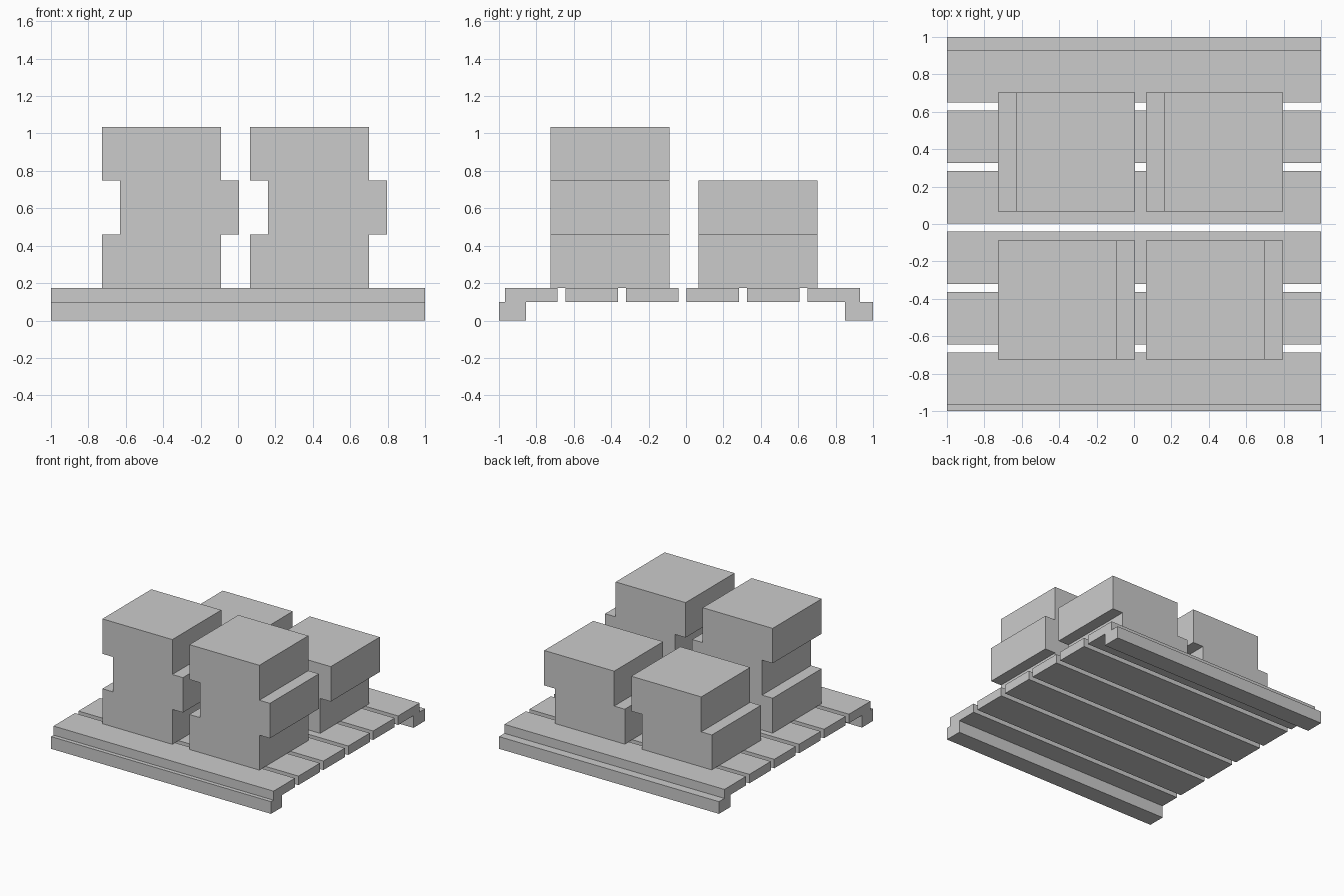
import bpy, bmesh
from mathutils import Vector

if "Cube" in bpy.data.objects:
    bpy.data.objects.remove(bpy.data.objects["Cube"])


def extrude_profile(name, points, to_3d, offset):
    """Closed prism: 2D profile mapped to 3D, extruded by offset."""
    bm = bmesh.new()
    face = bm.faces.new([bm.verts.new(to_3d(a, b)) for a, b in points])
    result = bmesh.ops.extrude_face_region(bm, geom=[face], use_keep_orig=True)
    moved = [v for v in result["geom"] if isinstance(v, bmesh.types.BMVert)]
    bmesh.ops.translate(bm, verts=moved, vec=Vector(offset))
    bmesh.ops.recalc_face_normals(bm, faces=bm.faces)
    mesh = bpy.data.meshes.new(name)
    bm.to_mesh(mesh)
    bm.free()
    obj = bpy.data.objects.new(name, mesh)
    bpy.context.collection.objects.link(obj)
    return obj


def plank(name, profile):
    return extrude_profile(name, profile, lambda y, z: (-1, y, z), (2, 0, 0))


# Pallet: slats across the width, the outer two stepping down into rails
LOW, TOP = 0.10, 0.174
WIDTH, PITCH, FIRST = 0.279, 0.3235, -0.967
for i in range(6):
    a = FIRST + i * PITCH
    b = a + WIDTH
    if i == 0:
        plank("front_rail_slat", [(-1, 0), (-0.856, 0), (-0.856, LOW), (b, LOW),
                                  (b, TOP), (a, TOP), (a, LOW), (-1, LOW)])
    elif i == 5:
        plank("back_rail_slat", [(1, 0), (0.849, 0), (0.849, LOW), (a, LOW),
                                 (a, TOP), (b, TOP), (b, LOW), (1, LOW)])
    else:
        plank(f"slat_{i}", [(a, LOW), (b, LOW), (b, TOP), (a, TOP)])

# Crate stacks: every second tier is shifted sideways
SIZE, TIER, SHIFT = 0.636, 0.287, 0.096


def stack(name, x, y, tiers):
    left, right = [], []
    for t in range(tiers):
        s = x + SHIFT * (t % 2)
        for z in (TOP + t * TIER, TOP + (t + 1) * TIER):
            left.append((s, z))
            right.append((s + SIZE, z))
    extrude_profile(name, right + left[::-1],
                    lambda px, pz: (px, y, pz), (0, SIZE, 0))


for side, x in (("left", -0.726), ("right", 0.065)):
    stack(f"front_{side}_stack", x, -0.724, 3)
    stack(f"back_{side}_stack", x, 0.066, 2)
